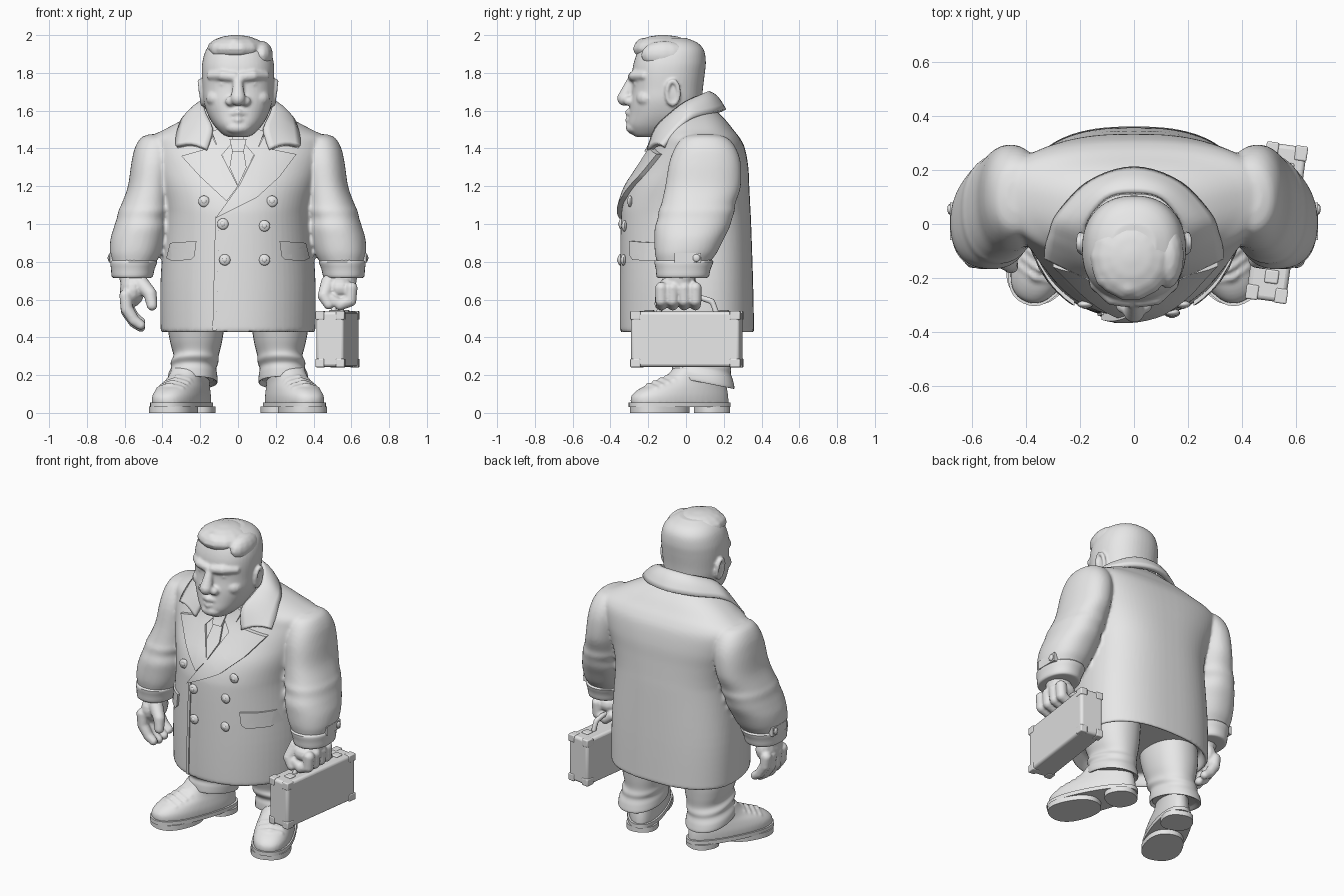
import bpy, bmesh, math
from mathutils import Matrix, Vector
from mathutils.bvhtree import BVHTree

cube = bpy.data.objects.get("Cube")
if cube:
    bpy.data.objects.remove(cube, do_unlink=True)

clay = bpy.data.materials.new("light_grey")
clay.use_nodes = True
clay.diffuse_color = (0.8, 0.8, 0.8, 1)
clay.node_tree.nodes["Principled BSDF"].inputs["Base Color"].default_value = (0.8, 0.8, 0.8, 1)


def spline(pts, n=5):
    """Smooth curve through tuples of any length."""
    out = []
    for i in range(len(pts) - 1):
        a, b, c, d = (pts[max(0, min(len(pts) - 1, i + k))] for k in (-1, 0, 1, 2))
        for s in range(n):
            t = s / n
            out.append([q + t * (r - p) / 2 + t * t * (p - 2.5 * q + 2 * r - e / 2)
                        + t ** 3 * (-p + 3 * q - 3 * r + e) / 2
                        for p, q, r, e in zip(a, b, c, d)])
    return out + [list(pts[-1])]


def bridge(bm, rings):
    """Join closed rings of points into a capped tube."""
    rings = [[bm.verts.new(p) for p in ring] for ring in rings]
    for lo, hi in zip(rings, rings[1:]):
        for i in range(len(lo)):
            bm.faces.new((lo[i - 1], lo[i], hi[i], hi[i - 1]))
    bm.faces.new(rings[0][::-1])
    bm.faces.new(rings[-1])


def loft(bm, sections, k=0.5, front=2.2, back=2.2, steps=5, seg=48):
    """Stack of rounded rings; section = z, centre x, half width, front y, back y."""
    rings = []
    for z, cx, rx, yf, yb in spline(sections, steps):
        cy, ring = yf + (yb - yf) * k, []
        for i in range(seg):
            a = math.tau * i / seg
            c, s = math.cos(a), math.sin(a)
            e = 2 / (front if s < 0 else back)
            ry = cy - yf if s < 0 else yb - cy
            ring.append((cx + rx * math.copysign(abs(c) ** e, c),
                         cy + ry * math.copysign(abs(s) ** e, s), z))
        rings.append(ring)
    bridge(bm, rings)


SPHERE = [[(math.sin(t) * math.cos(a), math.sin(t) * math.sin(a), -math.cos(t))
           for a in (math.tau * i / 14 for i in range(14))]
          for t in (math.pi * (j + 0.3) / 8.6 for j in range(9))]


def ball(bm, loc, size):
    bridge(bm, [[[o + p * r for o, p, r in zip(loc, pt, size)] for pt in ring] for ring in SPHERE])


def chain(bm, pts):
    """Run of balls x, y, z, r, later fused by remeshing."""
    for a, b in zip(pts, pts[1:]):
        n = math.ceil((Vector(a[:3]) - Vector(b[:3])).length / (0.5 * min(a[3], b[3])))
        for i in range(n + 1):
            x, y, z, r = (p + (q - p) * i / n for p, q in zip(a, b))
            ball(bm, (x, y, z), (r, r, r))


def box(bm, loc, size):
    bmesh.ops.create_cube(bm, size=1, matrix=Matrix.Translation(loc) @ Matrix.Diagonal((*size, 1)))


def mirror(bm):
    dup = bmesh.ops.duplicate(bm, geom=bm.verts[:] + bm.edges[:] + bm.faces[:])["geom"]
    for v in dup:
        if isinstance(v, bmesh.types.BMVert):
            v.co.x *= -1


def finish(bm, name, voxel=0, smooth=2, bevel=0):
    bmesh.ops.recalc_face_normals(bm, faces=bm.faces[:])
    mesh = bpy.data.meshes.new(name)
    bm.to_mesh(mesh)
    bm.free()
    mesh.materials.append(clay)
    mesh.shade_smooth()
    mesh.set_sharp_from_angle(angle=math.radians(40))
    ob = bpy.data.objects.new(name, mesh)
    bpy.context.collection.objects.link(ob)
    if voxel:
        m = ob.modifiers.new("fuse", 'REMESH')
        m.mode, m.voxel_size, m.use_smooth_shade = 'VOXEL', voxel, True
        m = ob.modifiers.new("soften", 'SMOOTH')
        m.factor, m.iterations = 0.5, smooth
    if bevel:
        m = ob.modifiers.new("bevel", 'BEVEL')
        m.width, m.segments = bevel, 3
    return ob


# Coat body, hollowed a little at the hem, fused with sleeves that fold at the elbow
bm = bmesh.new()
loft(bm, [(.50, 0, .37, -.31, .32), (.435, 0, .39, -.33, .34), (.43, 0, .405, -.345, .36),
          (.46, 0, .41, -.35, .36), (.7, 0, .41, -.35, .355), (1.0, 0, .39, -.345, .345),
          (1.1, 0, .395, -.335, .34), (1.2, 0, .42, -.3, .335), (1.3, 0, .455, -.238, .33),
          (1.4, 0, .485, -.178, .312), (1.455, 0, .475, -.155, .285), (1.5, 0, .39, -.145, .25),
          (1.55, 0, .295, -.14, .21), (1.6, 0, .19, -.13, .16),
          (1.63, 0, .155, -.12, .13)], k=0.6, front=2.1, back=2.5, seg=72)
coat = BVHTree.FromBMesh(bm)
for s in (-1, 1):
    sleeve = [(1.475, .42, .05, .04, .16), (1.455, .43, .085, -.02, .22), (1.4, .44, .107, -.06, .265),
              (1.32, .45, .115, -.09, .29), (1.2, .465, .118, -.11, .29), (1.11, .485, .13, -.13, .262),
              (1.07, .495, .138, -.145, .258), (1.03, .507, .135, -.15, .245), (.98, .515, .143, -.165, .23),
              (.92, .53, .145, -.167, .2), (.85, .543, .136, -.165, .165), (.8, .55, .118, -.155, .13),
              (.75, .56, .1, -.145, .11)]
    loft(bm, [(z, s * cx, rx, yf, yb) for z, cx, rx, yf, yb in sleeve], seg=40)
finish(bm, "coat_and_sleeves", voxel=.011)


def coat_y(x, z):
    hit = coat.ray_cast(Vector((x, -2, z)), Vector((0, 1, 0)))[0]
    return hit.y if hit else -0.12


def patch(name, outline, lift, both=False):
    """Cloth panel that follows the coat front; outline in x, z."""
    bm = bmesh.new()
    bm.faces.new([bm.verts.new((x, -1, z)) for x, z in outline])
    bmesh.ops.triangulate(bm, faces=bm.faces[:])
    for axis in (0, 2):
        normal = Vector([float(axis == i) for i in range(3)])
        values = [v.co[axis] for v in bm.verts]
        cut = min(values) + 0.033
        while cut < max(values):
            bmesh.ops.bisect_plane(bm, geom=bm.verts[:] + bm.edges[:] + bm.faces[:],
                                   plane_co=normal * cut, plane_no=normal)
            cut += 0.033
    for v in bm.verts:
        v.co.y = coat_y(v.co.x, v.co.z) - lift
    for v in bmesh.ops.extrude_face_region(bm, geom=bm.faces[:])["geom"]:
        if isinstance(v, bmesh.types.BMVert):
            v.co.y += lift + 0.02
    if both:
        mirror(bm)
    finish(bm, name)


# Shirt, tie, lapels, front edge and pocket flaps
patch("shirt", [(-.15, 1.5), (0, 1.19), (.15, 1.5)], .008)
patch("shirt_collar", [(.02, 1.44), (.09, 1.36), (.14, 1.49), (.06, 1.52)], .024, True)
patch("tie", [(-.03, 1.39), (-.045, 1.3), (0, 1.2), (.045, 1.3), (.03, 1.39)], .02)
patch("tie_knot", [(-.045, 1.45), (-.03, 1.385), (.03, 1.385), (.045, 1.45)], .034)
patch("right_lapel", [(-.3, 1.36), (-.16, 1.4), (-.14, 1.47), (0, 1.2), (-.06, 1.12), (-.2, 1.25)], .022)
patch("left_lapel", [(-.12, 1.03), (.1, 1.14), (.22, 1.25), (.31, 1.37), (.16, 1.4),
                     (.14, 1.47), (.01, 1.21)], .028)
patch("front_edge", [(-.135, .435), (-.115, .435), (-.1, 1.04), (-.12, 1.04)], .008)
patch("pocket_flap", [(.22, .91), (.36, .9), (.38, .82), (.35, .805), (.25, .81), (.23, .83)], .018, True)

# Buttons
bm = bmesh.new()
for x, z in ((-.18, 1.12), (.18, 1.12), (-.08, 1), (.14, .99), (-.07, .81), (.14, .81)):
    y = coat_y(x, z)
    ball(bm, (x, y - .005, z), (.03, .014, .03))
    ball(bm, (x, y - .014, z), (.014, .008, .014))
finish(bm, "coat_buttons")


# Turned-down collar around the neck
def rail(half):
    return spline([(-x, y, z) for x, y, z in half[:0:-1]] + half)


inner = rail([(0, .115, 1.69), (.1, .095, 1.68), (.175, 0, 1.635), (.165, -.08, 1.575),
              (.135, -.155, 1.5), (.165, -.195, 1.39)])
outer = rail([(0, .2, 1.6), (.16, .15, 1.59), (.275, .035, 1.56), (.305, -.03, 1.51),
              (.32, -.075, 1.46), (.325, -.12, 1.41)])
bm = bmesh.new()
rows = []
for a, b in zip(inner, outer):
    row = []
    for s in range(7):
        p = Vector(a).lerp(Vector(b), s / 6)
        p.z += 0.02 * math.sin(math.pi * s / 6)
        row.append(bm.verts.new(p))
    rows.append(row)
for r, q in zip(rows, rows[1:]):
    for s in range(6):
        bm.faces.new((r[s], r[s + 1], q[s + 1], q[s]))
thick = finish(bm, "coat_collar").modifiers.new("thickness", 'SOLIDIFY')
thick.thickness, thick.offset = 0.03, 0

# Cuffs, each with a strap and button
bm = bmesh.new()
loft(bm, [(.715, .56, .09, -.14, .1), (.72, .56, .108, -.155, .12), (.76, .557, .115, -.16, .13),
          (.8, .552, .124, -.167, .145), (.81, .55, .11, -.15, .13)], steps=3, seg=40)
mirror(bm)
finish(bm, "cuffs")
bm = bmesh.new()
box(bm, (.664, .01, .82), (.03, .14, .055))
ball(bm, (.68, .055, .82), (.01, .02, .02))
mirror(bm)
finish(bm, "cuff_straps", bevel=.008)

# Head with brow, nose, lips, ears and neck fused together
bm = bmesh.new()
loft(bm, [(1.46, 0, .05, -.26, -.12), (1.475, 0, .08, -.285, -.05), (1.52, 0, .125, -.308, .05),
          (1.58, 0, .16, -.302, .08), (1.65, 0, .182, -.295, .085), (1.72, 0, .188, -.285, .09),
          (1.8, 0, .192, -.285, .1), (1.86, 0, .188, -.275, .105), (1.92, 0, .17, -.25, .095),
          (1.96, 0, .135, -.215, .06), (1.985, 0, .08, -.15, 0)], front=2.3)
ball(bm, (0, 0, 1.52), (.14, .12, .16))
chain(bm, [(0, -.28, 1.775, .024), (0, -.305, 1.72, .03), (0, -.325, 1.665, .04)])
ball(bm, (0, -.268, 1.51), (.07, .052, .038))
for s in (-1, 1):
    ball(bm, (s * .04, -.3, 1.65), (.028, .03, .026))
    ball(bm, (s * .11, -.205, 1.665), (.06, .06, .05))
    ball(bm, (s * .07, -.26, 1.742), (.032, .018, .014))
    chain(bm, [(s * .02, -.282, 1.778, .027), (s * .08, -.272, 1.785, .029), (s * .14, -.22, 1.785, .026)])
    chain(bm, [(0, -.302, 1.59, .021), (s * .055, -.278, 1.58, .015)])
    chain(bm, [(0, -.3, 1.55, .022), (s * .05, -.276, 1.554, .015)])
    ball(bm, (s * .185, -.07, 1.695), (.014, .03, .06))
    chain(bm, [(s * (.196 + .008 * math.sin(a)), -.07 + .032 * math.cos(a), 1.695 + .062 * math.sin(a), .012)
               for a in (math.tau * i / 12 for i in range(13))])
finish(bm, "head", voxel=.008)

# Hair: combed-over top, side part and short sides
bm = bmesh.new()
ball(bm, (-.01, -.12, 1.928), (.155, .165, .073))
chain(bm, [(-.1, -.195, 1.925, .045), (-.02, -.225, 1.935, .05), (.05, -.215, 1.927, .045)])
ball(bm, (.125, -.115, 1.895), (.06, .125, .075))
finish(bm, "hair", voxel=.009)

# Left hand closed on the case handle
bm = bmesh.new()
chain(bm, [(.56, -.02, .76, .08), (.55, -.03, .68, .075)])
ball(bm, (.54, -.04, .66), (.085, .115, .07))
for y in (-.13, -.07, -.01, .05):
    chain(bm, [(.6, y, .66, .034), (.595, y, .595, .033), (.54, y, .572, .03), (.495, y, .605, .028)])
chain(bm, [(.48, -.09, .69, .042), (.455, -.13, .62, .034), (.48, -.14, .575, .028)])
finish(bm, "left_hand", voxel=.008)

# Right hand hanging with curled fingers
bm = bmesh.new()
chain(bm, [(-.56, -.02, .76, .08), (-.555, -.04, .7, .07)])
ball(bm, (-.56, -.05, .65), (.066, .105, .09))
for y, low in ((-.13, .01), (-.075, 0), (-.02, .005), (.03, .025)):
    chain(bm, [(-.595, y, .62, .034), (-.588, y, .54 + low, .034),
               (-.55, y, .48 + low, .03), (-.515, y, .455 + low, .026)])
chain(bm, [(-.52, -.1, .69, .045), (-.465, -.14, .63, .036), (-.455, -.155, .57, .029)])
finish(bm, "right_hand", voxel=.008)

# Trousers with folds, bottoms slanting down to the heel
bm = bmesh.new()
loft(bm, [(.175, .235, .105, -.06, .22), (.16, .24, .13, -.075, .255), (.2, .24, .13, -.075, .25),
          (.235, .235, .12, -.07, .238), (.265, .23, .126, -.09, .238), (.3, .222, .12, -.09, .23),
          (.36, .222, .135, -.11, .235), (.44, .222, .148, -.13, .24), (.56, .215, .15, -.14, .24)], seg=40)
for v in bm.verts:
    v.co.z -= 0.2 * (v.co.y - 0.09)
mirror(bm)
finish(bm, "trousers")

# Shoes, toes turned out, wider at the ball than the heel
turn = Matrix.Translation((.285, -.02, 0)) @ Matrix.Rotation(math.radians(24), 4, 'Z')


def shape_shoe(bm):
    for v in bm.verts:
        v.co.x *= 1.03 - 0.55 * v.co.y
    bm.transform(turn)
    mirror(bm)


bm = bmesh.new()
for z, high, w, yf, yb in ((0, .033, .105, -.29, .03), (0, .033, .1, .08, .265), (.03, .055, .113, -.3, .275)):
    loft(bm, [(z, 0, w, yf, yb), (high, 0, w, yf, yb)], front=2.3, back=2.4, steps=1)
shape_shoe(bm)
finish(bm, "shoe_soles")
bm = bmesh.new()
loft(bm, [(.045, 0, .105, -.29, .265), (.09, 0, .105, -.285, .262), (.13, 0, .098, -.235, .255),
          (.165, 0, .09, -.14, .245), (.2, 0, .088, -.08, .23), (.24, 0, .088, -.04, .215)], front=2.3)
for i in range(4):
    y, z = -.18 + .035 * i, .145 + .014 * i
    chain(bm, [(-.06, y, z - .015, .012), (0, y - .015, z + .004, .013), (.06, y, z - .015, .012)])
shape_shoe(bm)
finish(bm, "shoe_uppers", voxel=.009)

# Briefcase with corner guards, latches and handle
place = Matrix.Translation((.527, .005, .39)) @ Matrix.Rotation(math.radians(-8), 4, 'Z')
bm = bmesh.new()
box(bm, (0, 0, 0), (.148, .58, .292))
bm.transform(place)
finish(bm, "briefcase", bevel=.016)
bm = bmesh.new()
for s in (-1, 1):
    box(bm, (.01, s * .2, .147), (.05, .05, .014))
    for x in (-.054, .054):
        for z in (-.126, .126):
            box(bm, (x, s * .266, z), (.046, .055, .046))
bm.transform(place)
finish(bm, "case_fittings", bevel=.006)
bm = bmesh.new()
chain(bm, [(0, -.15, .145, .016), (0, -.13, .19, .016), (0, -.07, .212, .016), (0, .08, .218, .016),
           (0, .135, .2, .016), (0, .155, .145, .016)])
bm.transform(place)
finish(bm, "case_handle", voxel=.007)
